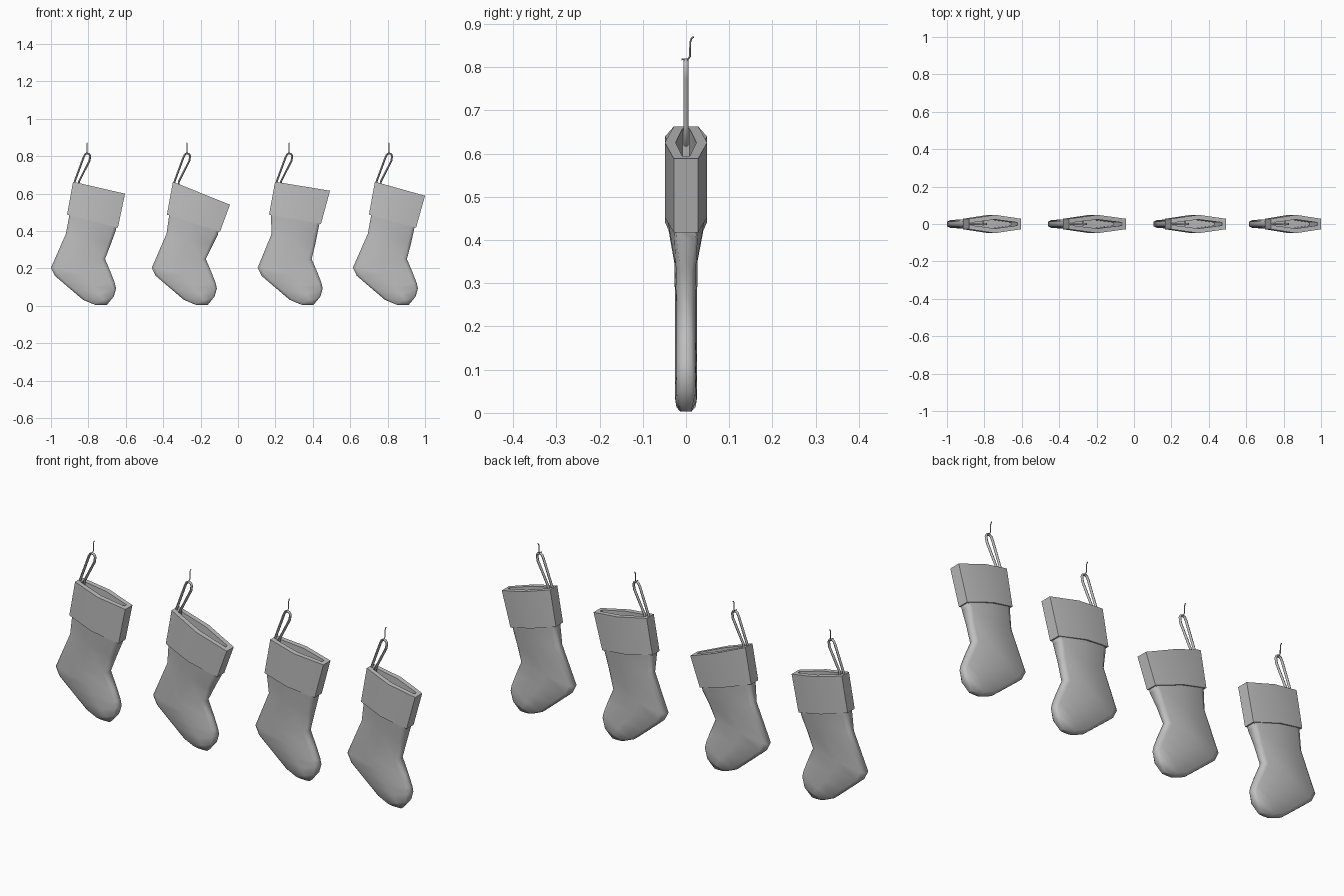
import bpy, bmesh, math
from mathutils import Vector

if "Cube" in bpy.data.objects:
    bpy.data.objects.remove(bpy.data.objects["Cube"])

mat = bpy.data.materials.new("light grey")
mat.diffuse_color = (0.52, 0.52, 0.52, 1)
mat.use_nodes = True
mat.node_tree.nodes["Principled BSDF"].inputs["Base Color"].default_value = mat.diffuse_color


def finish(ob, angle):
    bpy.ops.object.select_all(action='DESELECT')
    ob.select_set(True)
    bpy.context.view_layer.objects.active = ob
    if ob.type == 'CURVE':
        bpy.ops.object.convert(target='MESH')
        ob = bpy.context.object
    ob.data.materials.clear()
    ob.data.materials.append(mat)
    bpy.ops.object.shade_smooth_by_angle(angle=math.radians(angle))


def ring(left, right, stations):
    """Closed ring between two outline points; stations are (fraction, half depth)."""
    def at(t, y):
        return (left[0] + (right[0] - left[0]) * t, y,
                left[1] + (right[1] - left[1]) * t)
    return [at(t, -d) for t, d in stations] + [at(t, d) for t, d in reversed(stations)]


def loft(name, rings, angle):
    bm = bmesh.new()
    rows = [[bm.verts.new(p) for p in r] for r in rings]
    n = len(rows[0])
    for a, b in zip(rows, rows[1:]):
        for i in range(n):
            j = (i + 1) % n
            bm.faces.new((a[i], a[j], b[j], b[i]))
    bm.faces.new(rows[0])
    bm.faces.new(rows[-1])
    bmesh.ops.recalc_face_normals(bm, faces=bm.faces)
    me = bpy.data.meshes.new(name)
    bm.to_mesh(me)
    bm.free()
    ob = bpy.data.objects.new(name, me)
    bpy.context.collection.objects.link(ob)
    finish(ob, angle)


def tube(name, pts, radius, cyclic):
    cu = bpy.data.curves.new(name, 'CURVE')
    cu.dimensions = '3D'
    cu.bevel_depth = radius
    cu.bevel_resolution = 1
    cu.use_fill_caps = True
    sp = cu.splines.new('POLY')
    sp.points.add(len(pts) - 1)
    for p, co in zip(sp.points, pts):
        p.co = (*co, 1)
    sp.use_cyclic_u = cyclic
    ob = bpy.data.objects.new(name, cu)
    bpy.context.collection.objects.link(ob)
    finish(ob, 60)


def section(end, shoulder, middle):
    return [(0, end), (.07, shoulder), (.5, middle), (.93, shoulder), (1, end)]


# foot outline rows (left, right), relative to the hook
FOOT = [((-.193, .203), (.096, .250)), ((-.172, .160), (.128, .175)),
        ((-.095, .094), (.149, .120)), ((-.022, .032), (.155, .092)),
        ((.030, .010), (.143, .050)), ((.050, .003), (.105, .003))]

# hook x, foot shift, cuff top right, cuff bottom right
STOCKINGS = [(-.807, 0, (.203, .599), (.165, .417)),
             (-.273, .005, (.230, .540), (.177, .396)),
             (.273, .025, (.219, .615), (.171, .438)),
             (.807, 0, (.193, .588), (.145, .417))]

for n, (hx, shift, tr, br) in enumerate(STOCKINGS, 1):
    def P(x, z):
        return Vector((hx + x, z))
    tl, tr, bl, br = P(-.075, .663), P(*tr), P(-.107, .487), P(*br)

    # cuff: thick hexagonal band with an open pocket
    outer = [(0, .028), (.5, .049), (1, .028)]
    inner = [(.07, .008), (.5, .024), (.93, .008)]
    loft(f"cuff_{n}", [ring(bl, br, outer), ring(tl, tr, outer), ring(tl, tr, inner),
                       ring(bl.lerp(tl, .1), br.lerp(tr, .1), inner)], 35)

    # leg and foot
    top_l, top_r = bl + Vector((.010, 0)), br - Vector((.010, .006))
    ankle = P(FOOT[0][1][0] + shift, FOOT[0][1][1])
    rows = [ring(top_l + Vector((.004, .02)), top_r + Vector((.004, .02)),
                 section(.025, .029, .043)),
            ring(top_l - Vector((0, .015)), top_r - Vector((.002, .01)),
                 section(.022, .027, .041)),
            ring(P(-.113 + shift * .8, .385), top_r.lerp(ankle, .5) + Vector((.002, 0)),
                 section(.013, .023, .027))]
    for i, (l, r) in enumerate(FOOT):
        sec = section(.010, .012, .013) if i == len(FOOT) - 1 else section(.012, .022, .025)
        rows.append(ring(P(l[0] + shift, l[1]), P(r[0] + shift, r[1]), sec))
    loft(f"sock_{n}", rows, 70)

    # hanging loop
    loop = [(-.066, .62), (-.066, .665), (-.018, .795), (-.010, .810), (0, .815),
            (.012, .811), (.017, .800), (.013, .775), (-.043, .665), (-.048, .62)]
    tube(f"hanging_loop_{n}", [(hx + x, 0, z) for x, z in loop], .006, True)

    # wall hook
    hook = [(-.010, .818), (.004, .818), (.009, .824), (.010, .858), (.013, .867), (.018, .870)]
    tube(f"hook_{n}", [(hx, y, z) for y, z in hook], .0025, False)
